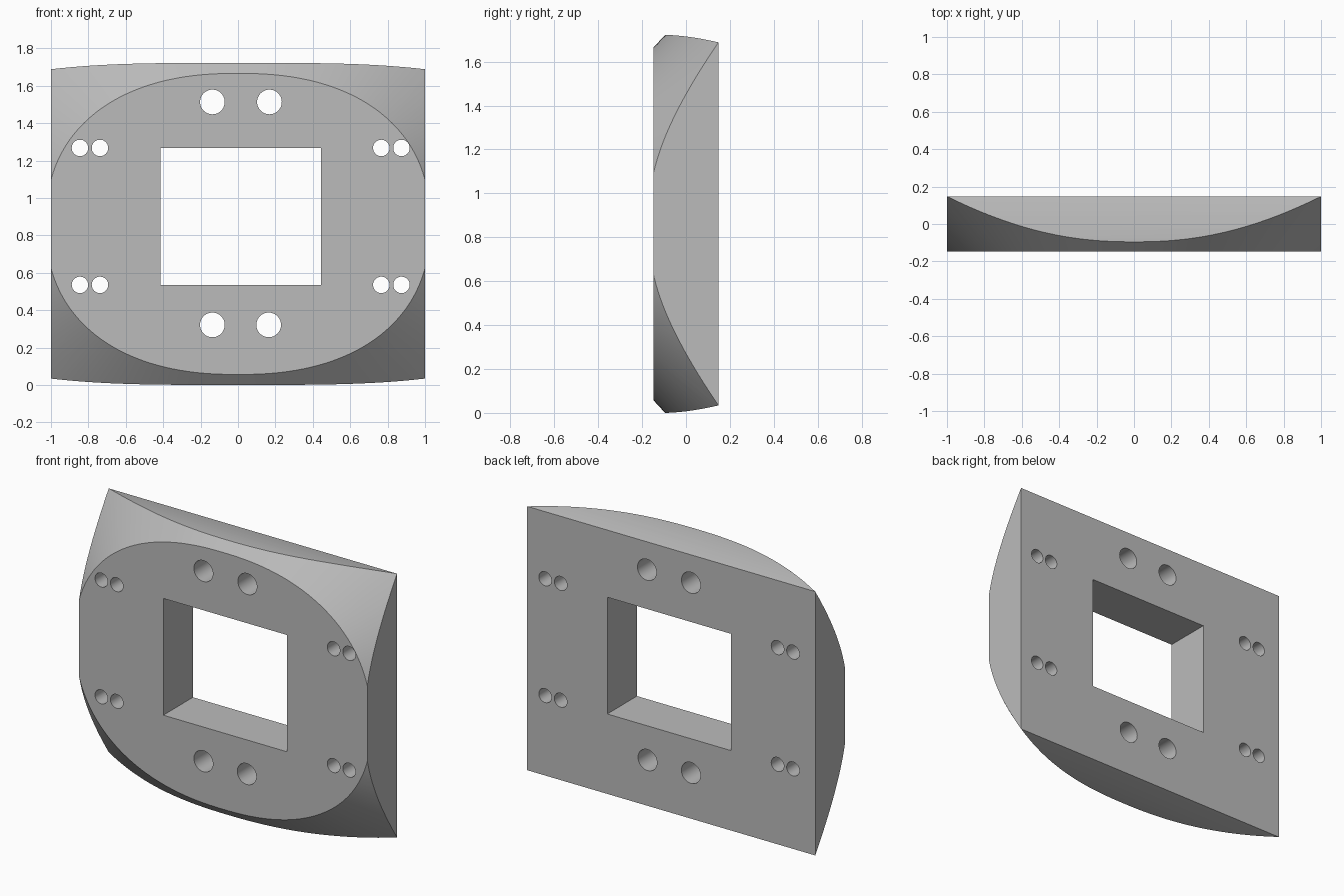
import bpy, bmesh, math

cube = bpy.data.objects.get("Cube")
if cube:
    bpy.data.objects.remove(cube, do_unlink=True)

MID_Z = 0.861        # height of the plate's centre
HALF_T = 0.147       # half thickness

grey = bpy.data.materials.new("plain_grey")
grey.use_nodes = True
grey.diffuse_color = (0.5, 0.5, 0.5, 1)
grey.node_tree.nodes["Principled BSDF"].inputs["Base Color"].default_value = (0.5, 0.5, 0.5, 1)


def loft(name, ring_a, ring_b):
    """Closed solid between two matching rings of points."""
    bm = bmesh.new()
    a = [bm.verts.new(p) for p in ring_a]
    b = [bm.verts.new(p) for p in ring_b]
    bm.faces.new(a)
    bm.faces.new(b)
    for i in range(len(a)):
        j = (i + 1) % len(a)
        bm.faces.new((a[i], a[j], b[j], b[i]))
    bmesh.ops.recalc_face_normals(bm, faces=bm.faces)
    mesh = bpy.data.meshes.new(name)
    bm.to_mesh(mesh)
    bm.free()
    mesh.materials.append(grey)
    obj = bpy.data.objects.new(name, mesh)
    bpy.context.collection.objects.link(obj)
    return obj


def boolean(target, cutter, operation):
    """Apply a boolean and remove the helper."""
    mod = target.modifiers.new(operation, 'BOOLEAN')
    mod.operation, mod.solver, mod.object = operation, 'EXACT', cutter
    bpy.context.view_layer.objects.active = target
    bpy.ops.object.modifier_apply(modifier=mod.name)
    bpy.data.objects.remove(cutter, do_unlink=True)


def superellipse(y, grow, count=192, power=2.3):
    """Rounded outline in the xz plane, widened by grow."""
    ring = []
    for i in range(count):
        c, s = (f(math.tau * i / count) for f in (math.cos, math.sin))
        x = math.copysign(abs(c) ** (2 / power), c) * (1.027 + grow)
        z = math.copysign(abs(s) ** (2 / power), s) * (0.805 + grow)
        ring.append((x, y, MID_Z + z))
    return ring


# Plate: straight sides, gently arched top and bottom
steps = 12
depths = [HALF_T - 2 * HALF_T * i / steps for i in range(steps + 1)]
arch = [(y, 0.861 - 0.034 * (max(0, y + 0.1) / 0.247) ** 1.7) for y in depths]
profile = [(y, MID_Z + h) for y, h in arch] + [(y, MID_Z - h) for y, h in reversed(arch)]
plate = loft("plate", *[[(x, y, z) for y, z in profile] for x in (-1, 1)])

# Rounded front: flared outline, widening towards the back
slope, extra = 1.08, 0.05
flare = loft("flare_helper", superellipse(-HALF_T, 0),
             superellipse(HALF_T + extra, slope * (2 * HALF_T + extra)))
boolean(plate, flare, 'INTERSECT')

# Central window
x0, x1, z0, z1 = -0.415, 0.443, 0.535, 1.267
frame = [(x0, z0), (x1, z0), (x1, z1), (x0, z1)]
window = loft("window_cutter", *[[(x, y, z) for x, z in frame] for y in (-0.4, 0.4)])
boolean(plate, window, 'DIFFERENCE')

# Bolt holes: large ones above and below, small pairs at the sides
holes = [(-0.137, 1.513, 0.066), (0.168, 1.513, 0.066),
         (-0.137, 0.321, 0.066), (0.164, 0.321, 0.066)]
holes += [(x, z, 0.044) for z in (z0, z1) for x in (-0.845, -0.738, 0.766, 0.874)]
for x, z, r in holes:
    circle = [(x + r * math.cos(math.tau * i / 40), z + r * math.sin(math.tau * i / 40))
              for i in range(40)]
    drill = loft("hole_cutter", *[[(px, y, pz) for px, pz in circle] for y in (-0.4, 0.4)])
    boolean(plate, drill, 'DIFFERENCE')

# Smooth curved walls, crisp edges
bpy.ops.object.select_all(action='DESELECT')
plate.select_set(True)
bpy.context.view_layer.objects.active = plate
bpy.ops.object.shade_smooth_by_angle(angle=math.radians(18))
